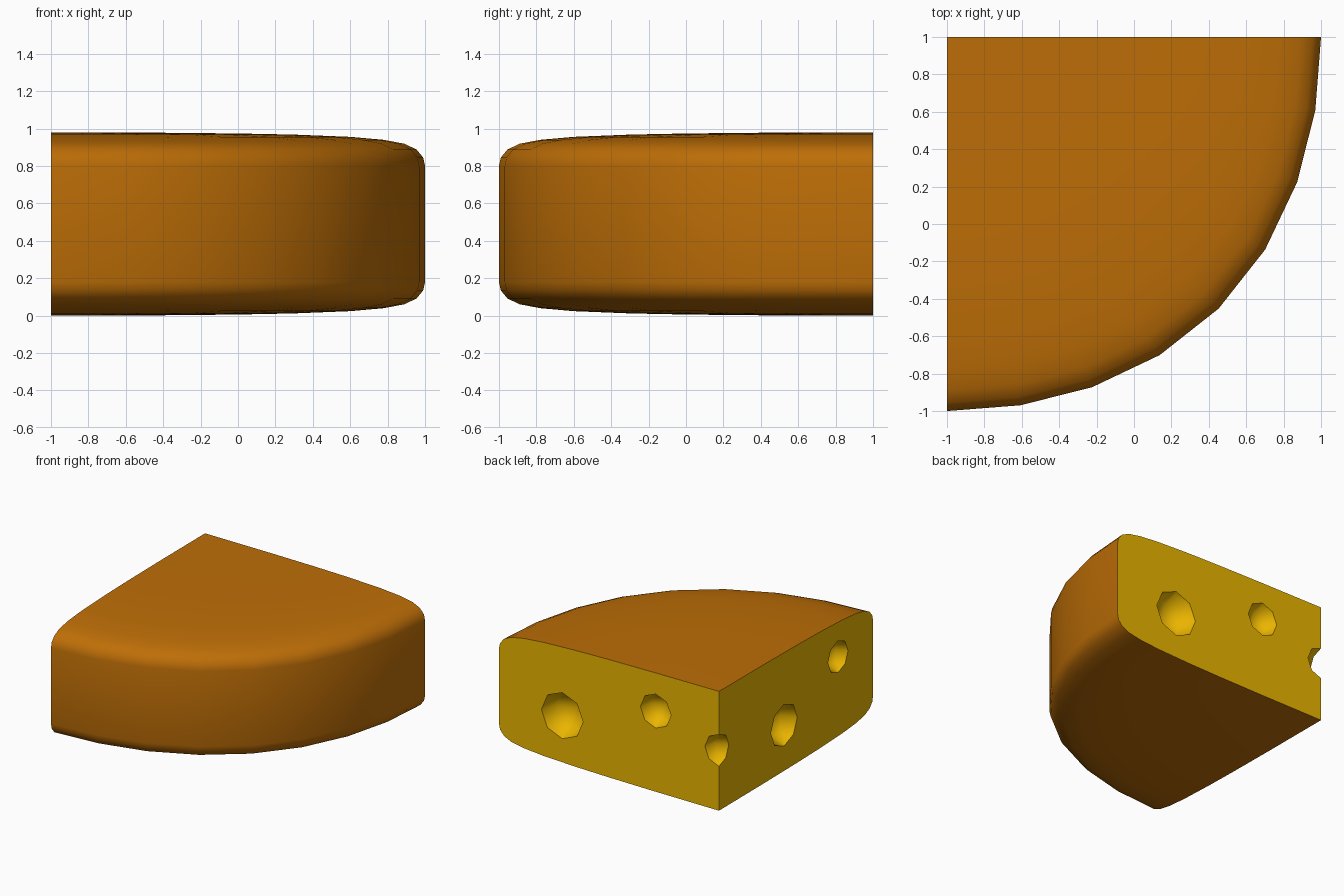
import bpy, bmesh
from math import sin, cos, radians
from mathutils import Matrix

if "Cube" in bpy.data.objects:
    bpy.data.objects.remove(bpy.data.objects["Cube"])

H = 0.98


def material(name, color):
    m = bpy.data.materials.new(name)
    m.diffuse_color = color
    m.use_nodes = True
    m.node_tree.nodes["Principled BSDF"].inputs["Base Color"].default_value = m.diffuse_color
    return m


rind = material("rind", (0.51, 0.155, 0.002, 1))
paste = material("paste", (0.82, 0.46, 0.0, 1))


def make_object(name, bm):
    bmesh.ops.recalc_face_normals(bm, faces=bm.faces)
    me = bpy.data.meshes.new(name)
    bm.to_mesh(me)
    bm.free()
    me.materials.append(rind)
    me.materials.append(paste)
    ob = bpy.data.objects.new(name, me)
    bpy.context.collection.objects.link(ob)
    return ob


# Wedge: domed profile swept through a quarter turn about the corner (-1, 1)
upper = [(0.6, 0.978), (1.0, 0.974), (1.3, 0.968), (1.6, 0.956), (1.78, 0.940),
         (1.89, 0.919), (1.955, 0.888), (1.99, 0.845), (2.0, 0.80)]
profile = upper + [(r, H - z) for r, z in reversed(upper)]
bm = bmesh.new()
tip_top = bm.verts.new((-1, 1, H))
tip_low = bm.verts.new((-1, 1, 0))
STEPS = 8
columns = []
for i in range(STEPS + 1):
    a = radians(90 * i / STEPS)
    k = 1 + 0.027 * sin(2 * a) ** 2  # the rim bulges a little mid-arc
    columns.append([bm.verts.new((-1 + k * r * sin(a), 1 - k * r * cos(a), z))
                    for r, z in profile])
for c, d in zip(columns, columns[1:]):
    bm.faces.new((tip_top, c[0], d[0]))
    bm.faces.new((tip_low, d[-1], c[-1]))
    for j in range(len(profile) - 1):
        bm.faces.new((c[j], c[j + 1], d[j + 1], d[j]))
# Two cut faces showing the inside
for c in (columns[0], columns[-1]):
    bm.faces.new([tip_top] + c + [tip_low]).material_index = 1
wedge = make_object("cheese_wedge", bm)

# Holes: low-poly spheres centred just outside the cut faces
E = 0.002
holes = [(0.425, 1 + E, 0.40, 0.19), (-0.425, 1 + E, 0.665, 0.14),
         (-1 - E, 0.155, 0.38, 0.172), (-1 - E, -0.545, 0.675, 0.131),
         (-1 - E, 1 + 2 * E, 0.495, 0.132)]
bm = bmesh.new()
for x, y, z, r in holes:
    bmesh.ops.create_uvsphere(bm, u_segments=8, v_segments=4, radius=r,
                              matrix=Matrix.Translation((x, y, z)))
for f in bm.faces:
    f.material_index = 1
cutter = make_object("hole_cutter", bm)
cutter.hide_render = True

mod = wedge.modifiers.new("holes", 'BOOLEAN')
mod.operation = 'DIFFERENCE'
mod.solver = 'EXACT'
mod.object = cutter
bpy.context.view_layer.objects.active = wedge
wedge.select_set(True)
bpy.ops.object.modifier_apply(modifier=mod.name)
bpy.data.objects.remove(cutter)

# Smooth rind and hole walls, crisp cut edges
bpy.ops.object.shade_smooth_by_angle(angle=radians(50))
